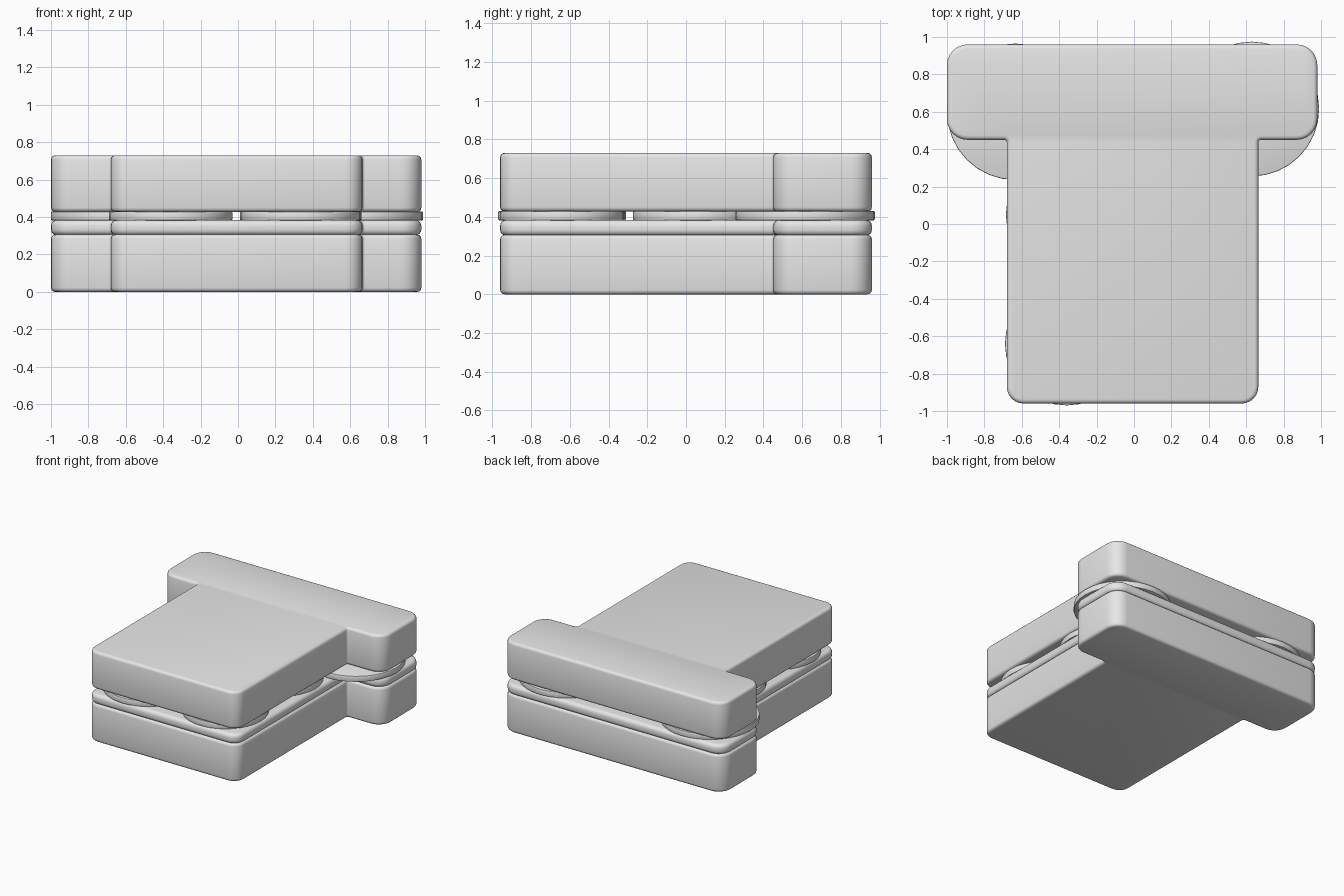
import bpy, bmesh, math

cube = bpy.data.objects.get("Cube")
if cube:
    bpy.data.objects.remove(cube, do_unlink=True)

grey = bpy.data.materials.new("plain_grey")
grey.use_nodes = True
grey.diffuse_color = (0.8, 0.8, 0.8, 1)
grey.node_tree.nodes["Principled BSDF"].inputs["Base Color"].default_value = (0.8, 0.8, 0.8, 1)

# T outline, counter-clockwise: x, y, corner radius
OUTLINE = [(-0.68, -0.96, 0.09), (0.665, -0.96, 0.09), (0.665, 0.45, 0.015), (0.98, 0.45, 0.11),
           (0.98, 0.96, 0.11), (-1, 0.96, 0.11), (-1, 0.45, 0.11), (-0.68, 0.45, 0.015)]


def rounded(corners, steps=6):
    """Replace each right-angled corner with an arc."""
    points = []
    for i, (x, y, r) in enumerate(corners):
        px, py, _ = corners[i - 1]
        nx, ny, _ = corners[(i + 1) % len(corners)]
        ax, ay = math.copysign(r, px - x) * (px != x), math.copysign(r, py - y) * (py != y)
        bx, by = math.copysign(r, nx - x) * (nx != x), math.copysign(r, ny - y) * (ny != y)
        for s in range(steps + 1):
            t = s / steps * math.pi / 2
            u, v = 1 - math.sin(t), 1 - math.cos(t)
            points.append((x + ax * u + bx * v, y + ay * u + by * v))
    return points


def slab(name, points, low, high, bevel, segments):
    """Extrude an outline between two heights and round its rims."""
    bm = bmesh.new()
    base = bm.faces.new([bm.verts.new((x, y, low)) for x, y in points])
    top = bmesh.ops.extrude_face_region(bm, geom=[base], use_keep_orig=True)["geom"]
    bmesh.ops.translate(bm, verts=[g for g in top if isinstance(g, bmesh.types.BMVert)],
                        vec=(0, 0, high - low))
    bmesh.ops.recalc_face_normals(bm, faces=bm.faces)
    rims = [e for e in bm.edges if abs(e.verts[0].co.z - e.verts[1].co.z) < 1e-5]
    bmesh.ops.bevel(bm, geom=rims, offset=bevel, segments=segments, profile=0.5,
                    affect='EDGES', clamp_overlap=False)
    mesh = bpy.data.meshes.new(name)
    bm.to_mesh(mesh)
    bm.free()
    mesh.materials.append(grey)
    obj = bpy.data.objects.new(name, mesh)
    bpy.context.collection.objects.link(obj)
    bpy.ops.object.select_all(action='DESELECT')
    obj.select_set(True)
    bpy.context.view_layer.objects.active = obj
    bpy.ops.object.shade_smooth_by_angle(angle=math.radians(35))
    return obj


# Bread slices and the soft layer between them
shape = rounded(OUTLINE)
slab("bottom_bread", shape, 0, 0.307, 0.022, 3)
slab("cheese_slice", shape, 0.303, 0.384, 0.03, 4)
slab("top_bread", shape, 0.428, 0.73, 0.022, 3)

# Round slices lying under the top bread
SLICES = {
    "front_right_slice": (-0.36, -0.64, 0.33), "front_left_slice": (0.335, -0.64, 0.32),
    "middle_right_slice": (-0.36, 0.05, 0.325), "middle_left_slice": (0.335, 0.05, 0.325),
    "back_right_slice": (-0.635, 0.6, 0.365), "back_left_slice": (0.63, 0.615, 0.36),
}
for name, (cx, cy, r) in SLICES.items():
    ring = [(cx + r * math.cos(a * math.tau / 32), cy + r * math.sin(a * math.tau / 32))
            for a in range(32)]
    slab(name, ring, 0.382, 0.43, 0.006, 2)
